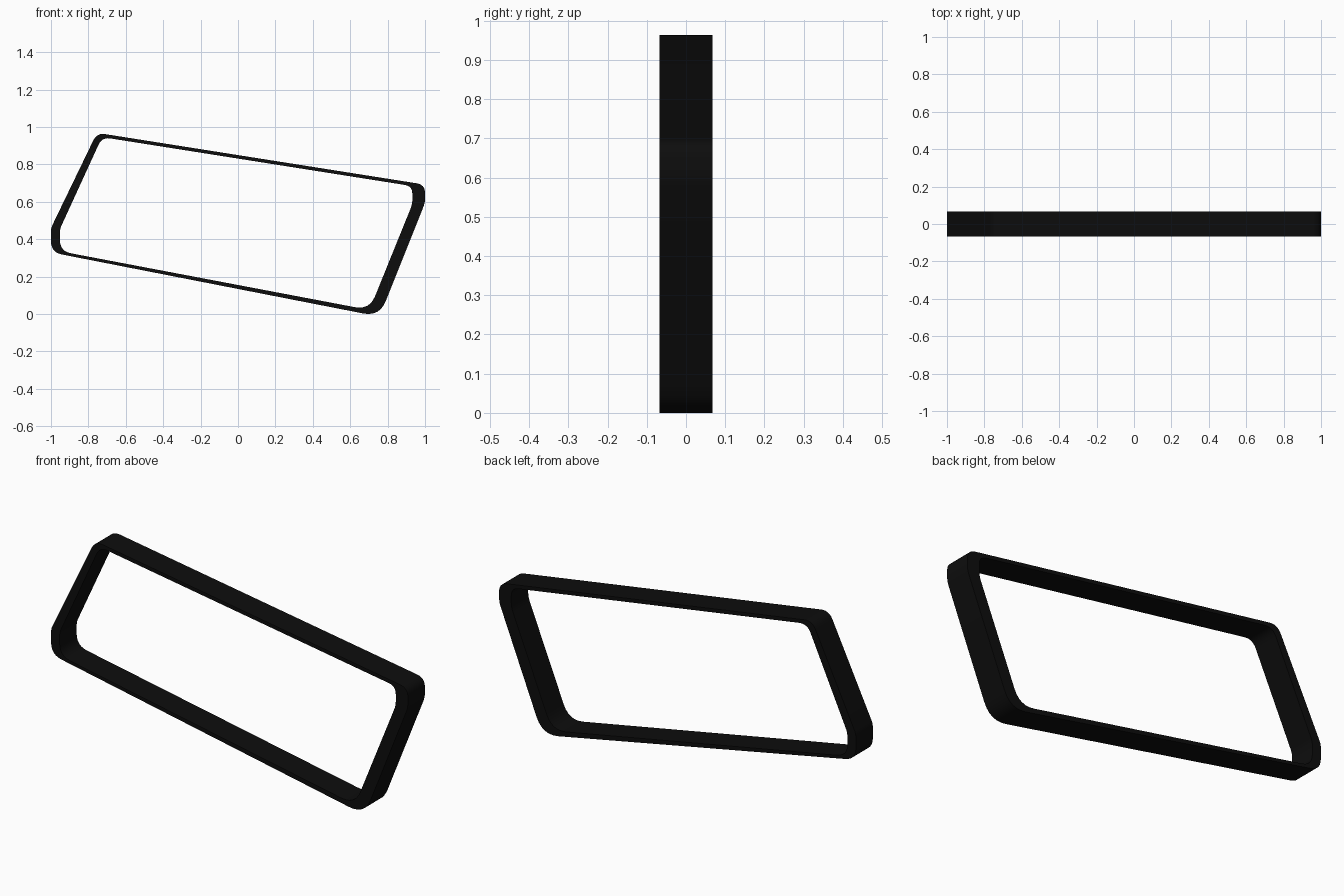
import bpy
import bmesh
from mathutils import Vector

if "Cube" in bpy.data.objects:
    bpy.data.objects.remove(bpy.data.objects["Cube"])

HALF_DEPTH = 0.068
SEGMENTS = 6

# Corner points of the front profile: x, z, rounding distance
OUTER = [(-0.754, 0.969, 0.045), (1.0, 0.692, 0.045), (1.0, 0.595, 0.025),
         (0.757, -0.014, 0.09), (-1.0, 0.33, 0.06), (-1.0, 0.46, 0.02)]
INNER = [(-0.727, 0.946, 0.045), (0.932, 0.684, 0.04), (0.932, 0.587, 0.025),
         (0.703, 0.022, 0.08), (-0.952, 0.336, 0.06), (-0.952, 0.455, 0.02)]


def rounded_loop(corners):
    """Polygon with every corner replaced by a small curve."""
    pts = [Vector((x, z)) for x, z, _ in corners]
    loop = []
    for i, p in enumerate(pts):
        cut = corners[i][2]
        a = p + (pts[i - 1] - p).normalized() * cut
        b = p + (pts[(i + 1) % len(pts)] - p).normalized() * cut
        for s in range(SEGMENTS + 1):
            t = s / SEGMENTS
            loop.append(a * (1 - t) ** 2 + p * 2 * t * (1 - t) + b * t * t)
    return loop


# Slanted rectangular frame: four rings joined into a closed band
bm = bmesh.new()
rings = []
for corners, y in ((OUTER, -HALF_DEPTH), (OUTER, HALF_DEPTH),
                   (INNER, HALF_DEPTH), (INNER, -HALF_DEPTH)):
    rings.append([bm.verts.new((p.x, y, p.y)) for p in rounded_loop(corners)])
n = len(rings[0])
for k in range(4):
    r, q = rings[k], rings[(k + 1) % 4]
    for i in range(n):
        j = (i + 1) % n
        bm.faces.new((r[i], r[j], q[j], q[i]))
bmesh.ops.recalc_face_normals(bm, faces=bm.faces)

mesh = bpy.data.meshes.new("slanted_frame")
bm.to_mesh(mesh)
bm.free()
frame = bpy.data.objects.new("slanted_frame", mesh)
bpy.context.collection.objects.link(frame)

# Black finish
black = bpy.data.materials.new("black")
black.diffuse_color = (0.004, 0.004, 0.004, 1)
black.use_nodes = True
black.node_tree.nodes["Principled BSDF"].inputs["Base Color"].default_value = black.diffuse_color
mesh.materials.append(black)

bpy.context.view_layer.objects.active = frame
frame.select_set(True)
bpy.ops.object.shade_smooth_by_angle()
